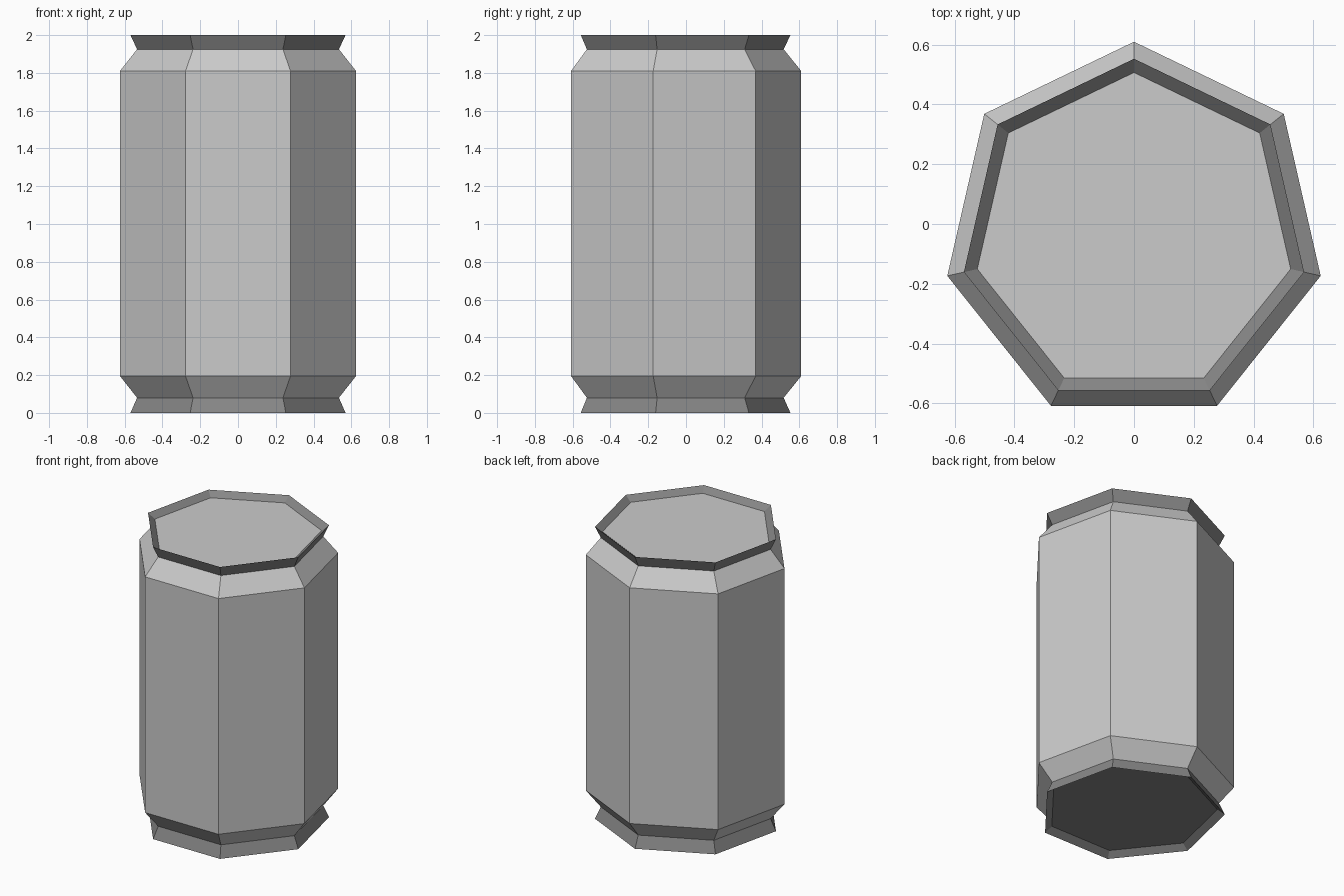
import bpy, bmesh, math

if "Cube" in bpy.data.objects:
    bpy.data.objects.remove(bpy.data.objects["Cube"])

SIDES = 7
CENTRE_Y = -0.031


def material(name, value):
    mat = bpy.data.materials.new(name)
    mat.diffuse_color = (value, value, value, 1)
    mat.use_nodes = True
    mat.node_tree.nodes["Principled BSDF"].inputs["Base Color"].default_value = mat.diffuse_color
    return mat


light_grey = material("light grey", 0.6)
dark_grey = material("dark grey", 0.24)
LIGHT, DARK = 0, 1

# Can profile (radius, height): recessed base, rim, neck, body, neck, rim, recessed lid
lower = [(0.538, 0.035), (0.584, 0.0), (0.548, 0.08), (0.641, 0.195)]
upper = [(0.641, 1.81), (0.548, 1.925), (0.584, 2.0), (0.538, 1.965)]

bm = bmesh.new()
rings = []
for radius, z in lower + upper:
    ring = []
    for i in range(SIDES):
        a = math.pi / 2 + i * math.tau / SIDES
        ring.append(bm.verts.new((radius * math.cos(a), CENTRE_Y + radius * math.sin(a), z)))
    rings.append(ring)

# Side walls: both rims are dark, necks and body are light
band_colours = [DARK, DARK, LIGHT, LIGHT, LIGHT, DARK, DARK]
for r0, r1, colour in zip(rings, rings[1:], band_colours):
    for i in range(SIDES):
        j = (i + 1) % SIDES
        bm.faces.new((r0[i], r0[j], r1[j], r1[i])).material_index = colour

# Dark base and light lid
bm.faces.new(rings[0][::-1]).material_index = DARK
bm.faces.new(rings[-1]).material_index = LIGHT

mesh = bpy.data.meshes.new("can")
bm.to_mesh(mesh)
bm.free()
mesh.materials.append(light_grey)
mesh.materials.append(dark_grey)
can = bpy.data.objects.new("can", mesh)
bpy.context.collection.objects.link(can)
